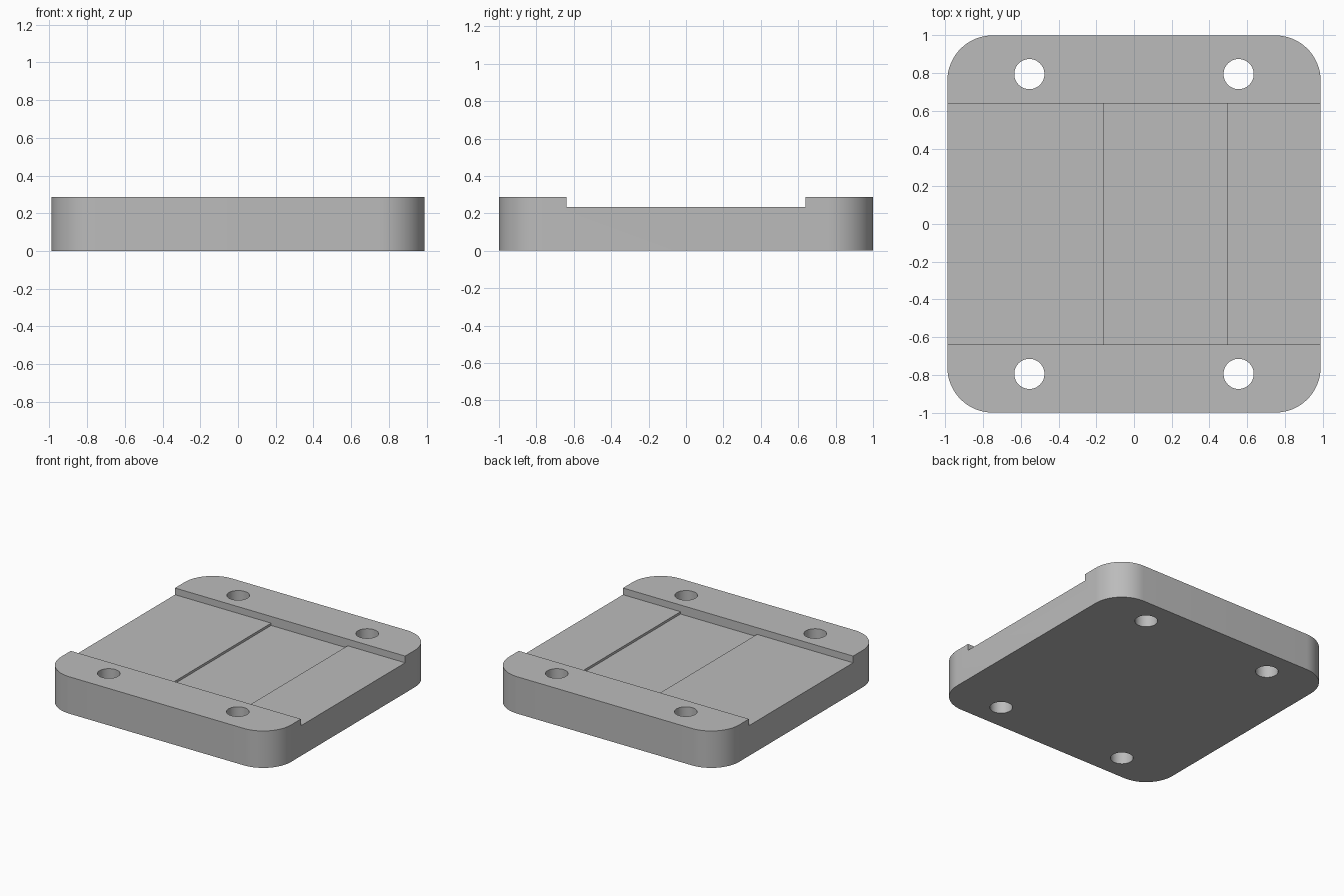
import bpy, bmesh, math

if "Cube" in bpy.data.objects:
    bpy.data.objects.remove(bpy.data.objects["Cube"], do_unlink=True)

HALF_X, HALF_Y, HEIGHT, RADIUS = 0.99, 1.0, 0.287, 0.24
FLOOR, POCKET = 0.235, 0.217
CHANNEL_Y = 0.64
HOLE_X, HOLE_Y, HOLE_R = 0.555, 0.795, 0.08

grey = bpy.data.materials.new("plain grey")
grey.use_nodes = True
colour = (0.5, 0.5, 0.5, 1)
grey.diffuse_color = colour
grey.node_tree.nodes["Principled BSDF"].inputs["Base Color"].default_value = colour


def prism(name, outline, z0, z1):
    """Extrude a closed outline between two heights."""
    bm = bmesh.new()
    base = bm.faces.new([bm.verts.new((x, y, z0)) for x, y in outline])
    top = bmesh.ops.extrude_face_region(bm, geom=[base])["geom"]
    verts = [v for v in top if isinstance(v, bmesh.types.BMVert)]
    bmesh.ops.translate(bm, verts=verts, vec=(0, 0, z1 - z0))
    bmesh.ops.recalc_face_normals(bm, faces=bm.faces)
    mesh = bpy.data.meshes.new(name)
    bm.to_mesh(mesh)
    bm.free()
    mesh.materials.append(grey)
    obj = bpy.data.objects.new(name, mesh)
    bpy.context.collection.objects.link(obj)
    return obj


def arc(cx, cy, r, start, sweep, steps):
    return [(cx + r * math.cos(start + sweep * i / steps),
             cy + r * math.sin(start + sweep * i / steps)) for i in range(steps + 1)]


def box(x0, x1, y0, y1):
    return [(x0, y0), (x1, y0), (x1, y1), (x0, y1)]


# Rounded plate
outline = []
for i, (sx, sy) in enumerate([(1, 1), (-1, 1), (-1, -1), (1, -1)]):
    outline += arc(sx * (HALF_X - RADIUS), sy * (HALF_Y - RADIUS), RADIUS,
                   i * math.pi / 2, math.pi / 2, 16)
plate = prism("mounting_plate", outline, 0, HEIGHT)

# Wide channel, shallow pocket in its floor, and four bolt holes
cutters = [
    prism("channel_cutter", box(-1.2, 1.2, -CHANNEL_Y, CHANNEL_Y), FLOOR, 0.5),
    prism("pocket_cutter", box(-0.163, 0.495, -CHANNEL_Y, CHANNEL_Y), POCKET, 0.5),
]
for sx in (-1, 1):
    for sy in (-1, 1):
        ring = arc(sx * HOLE_X, sy * HOLE_Y, HOLE_R, 0, math.tau, 48)[:-1]
        cutters.append(prism("hole_cutter", ring, -0.1, 0.5))

bpy.ops.object.select_all(action="DESELECT")
bpy.context.view_layer.objects.active = plate
plate.select_set(True)
for cutter in cutters:
    mod = plate.modifiers.new("cut", "BOOLEAN")
    mod.operation = "DIFFERENCE"
    mod.solver = "EXACT"
    mod.object = cutter
    bpy.ops.object.modifier_apply(modifier=mod.name)
    bpy.data.objects.remove(cutter, do_unlink=True)

bpy.ops.object.shade_smooth_by_angle(angle=math.radians(30))
